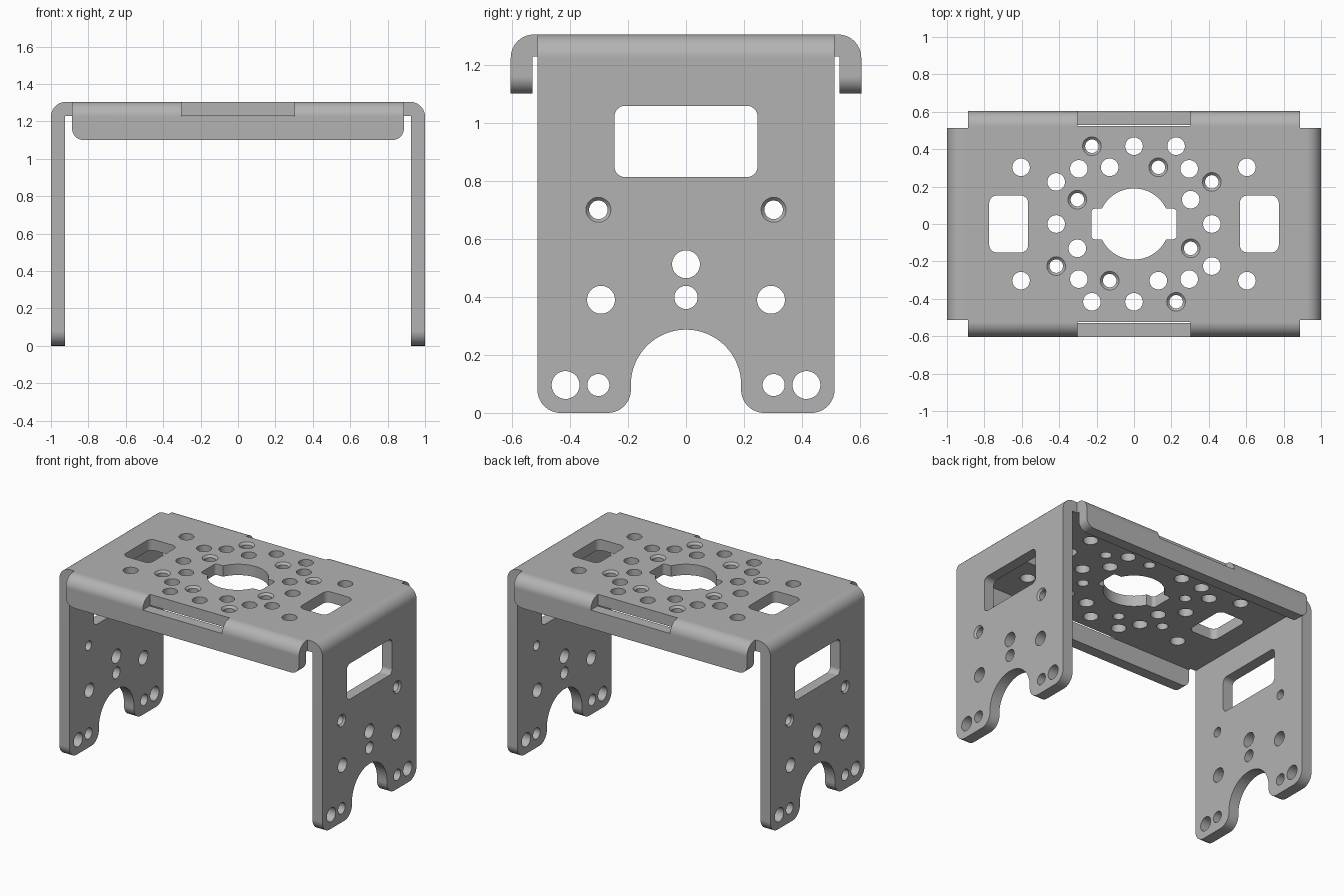
import bpy, bmesh, math
from mathutils import Vector

if "Cube" in bpy.data.objects:
    bpy.data.objects.remove(bpy.data.objects["Cube"])

TOP, T, BEND = 1.304, 0.075, 0.08      # height, sheet thickness, bend radius
HALF_X, HALF_Y = 1.0, 0.604            # overall half sizes
LEG_Y, LIP_X = 0.512, 0.887            # half widths of legs and lips

metal = bpy.data.materials.new("grey metal")
metal.use_nodes = True
grey = (0.45, 0.45, 0.45, 1)
metal.diffuse_color = grey
metal.node_tree.nodes["Principled BSDF"].inputs["Base Color"].default_value = grey


def fillet(corners, steps=16):
    """Turn (a, b, radius) corners into a rounded outline."""
    out = []
    n = len(corners)
    for i, (a, b, r) in enumerate(corners):
        p = Vector((a, b))
        u = (Vector(corners[i - 1][:2]) - p).normalized()
        v = (Vector(corners[(i + 1) % n][:2]) - p).normalized()
        if r == 0:
            pts = [p]
        else:  # square corners: the arc centre lies along both sides
            c = p + (u + v) * r
            angles = [math.pi / 2 * k / steps for k in range(steps + 1)]
            pts = [c - v * r * math.cos(t) - u * r * math.sin(t) for t in angles]
        for q in pts:
            if not out or (q - out[-1]).length > 1e-5:
                out.append(q)
    return out


def rect(a0, a1, b0, b1, r):
    return fillet([(a0, b0, r), (a1, b0, r), (a1, b1, r), (a0, b1, r)])


def place(axis, a, b, h):
    """Outline coordinates (a, b) at height h along an axis."""
    return {"x": (h, a, b), "y": (a, h, b), "z": (a, b, h)}[axis]


def loft(bm, rings):
    """Close a stack of equal rings into a solid."""
    loops = [[bm.verts.new(co) for co in ring] for ring in rings]
    for low, high in zip(loops, loops[1:]):
        for i in range(len(low)):
            bm.faces.new((low[i - 1], low[i], high[i], high[i - 1]))
    bm.faces.new(loops[0])
    bm.faces.new(loops[-1])


def prism(bm, axis, outline, lo, hi):
    loft(bm, [[place(axis, a, b, h) for a, b in outline] for h in (lo, hi)])


def bore(bm, axis, a, b, profile, sides=48):
    """Round hole cutter from (radius, height) steps."""
    turn = [2 * math.pi * k / sides for k in range(sides)]
    loft(bm, [[place(axis, a + r * math.cos(t), b + r * math.sin(t), h)
               for t in turn] for r, h in profile])


def finish(name, bm):
    bmesh.ops.recalc_face_normals(bm, faces=bm.faces)
    mesh = bpy.data.meshes.new(name)
    bm.to_mesh(mesh)
    bm.free()
    mesh.materials.append(metal)
    obj = bpy.data.objects.new(name, mesh)
    bpy.context.collection.objects.link(obj)
    return obj


def solid(name, axis, outline, half):
    bm = bmesh.new()
    prism(bm, axis, outline, -half, half)
    return finish(name, bm)


def combine(target, tool, operation):
    mod = target.modifiers.new("combine", "BOOLEAN")
    mod.operation, mod.object, mod.solver = operation, tool, "EXACT"
    bpy.context.view_layer.objects.active = target
    bpy.ops.object.modifier_apply(modifier=mod.name)
    bpy.data.objects.remove(tool)


def channel(half, bottom):
    """Folded sheet section: two walls and a roof."""
    inner = half - T
    return fillet([(-half, bottom, 0), (-half, TOP, BEND), (half, TOP, BEND),
                   (half, bottom, 0), (inner, bottom, 0), (inner, TOP - T, 0),
                   (-inner, TOP - T, 0), (-inner, bottom, 0)])


# Legs with the roof, trimmed to the arched leg outline
bracket = solid("bracket", "y", channel(HALF_X, -0.1), 0.6)
leg_outline = fillet([
    (-LEG_Y, 0, 0.08), (-0.19, 0, 0.08), (-0.19, 0.287, 0.19), (0.19, 0.287, 0.19),
    (0.19, 0, 0.08), (LEG_Y, 0, 0.08), (LEG_Y, 1.5, 0), (-LEG_Y, 1.5, 0)])
combine(bracket, solid("leg_trim", "x", leg_outline, 1.2), "INTERSECT")

# Front and back lips, trimmed with rounded lower corners
lips = solid("lips", "x", channel(HALF_Y, 1.0), 0.95)
lip_outline = fillet([(-LIP_X, 1.1, 0.06), (LIP_X, 1.1, 0.06),
                      (LIP_X, 1.5, 0), (-LIP_X, 1.5, 0)])
combine(lips, solid("lip_trim", "y", lip_outline, 0.8), "INTERSECT")
combine(bracket, lips, "UNION")

# Roof openings: round holes, countersunk holes and windows
roof = bmesh.new()
LOW, HIGH = TOP - 0.12, TOP + 0.01
plain = [(0.047, LOW), (0.047, HIGH)]
sunk = [(0.036, LOW), (0.036, TOP - 0.014), (0.06, HIGH)]
pattern = [(0, 0.416, plain), (0.225, 0.416, plain), (-0.225, 0.416, sunk),
           (0.295, 0.295, plain), (-0.13, 0.303, plain), (0.13, 0.303, sunk)]
for x, y, profile in pattern:
    for quarter in range(4):
        bore(roof, "z", x, y, profile)
        x, y = y, -x
for sx in (-1, 1):
    for sy in (-1, 1):
        bore(roof, "z", sx * 0.604, sy * 0.303, plain)
    mid = sx * 0.67
    prism(roof, "z", rect(mid - 0.104, mid + 0.104, -0.152, 0.152, 0.04), LOW, HIGH)
bore(roof, "z", 0, 0, [(0.19, LOW), (0.19, HIGH)], 96)
combine(bracket, finish("roof_cutter", roof), "DIFFERENCE")
combine(bracket, finish_slot := solid("key_slot", "z", rect(-0.228, 0.228, -0.082, 0.082, 0.02), 2),
        "DIFFERENCE")

# Leg openings, cut through both legs at once
legs = bmesh.new()
prism(legs, "x", rect(-0.246, 0.246, 0.813, 1.058, 0.035), -1.1, 1.1)
bore(legs, "x", 0, 0.512, [(0.048, -1.1), (0.048, 1.1)])
bore(legs, "x", 0, 0.398, [(0.04, -1.1), (0.04, 1.1)])
for s in (-1, 1):
    for y, z, r in ((0.293, 0.39, 0.048), (0.415, 0.096, 0.048), (0.302, 0.096, 0.038)):
        bore(legs, "x", s * y, z, [(r, -1.1), (r, 1.1)])
    bore(legs, "x", s * 0.302, 0.7,
         [(0.052, -1.01), (0.032, -0.988), (0.032, 0.988), (0.052, 1.01)])
combine(bracket, finish("leg_cutter", legs), "DIFFERENCE")

# Notches along the middle of the lip bends
notches = bmesh.new()
for s in (-1, 1):
    lo, hi = sorted((s * 0.523, s * 0.7))
    prism(notches, "y", rect(-0.302, 0.302, TOP - T - 0.002, 1.5, 0), lo, hi)
combine(bracket, finish("notch_cutter", notches), "DIFFERENCE")

# Smooth bends and bores, crisp sheet edges
bpy.ops.object.select_all(action="DESELECT")
bracket.select_set(True)
bpy.context.view_layer.objects.active = bracket
bpy.ops.object.shade_smooth_by_angle(angle=math.radians(30))
weighted = bracket.modifiers.new("flat faces", "WEIGHTED_NORMAL")
weighted.keep_sharp = True
